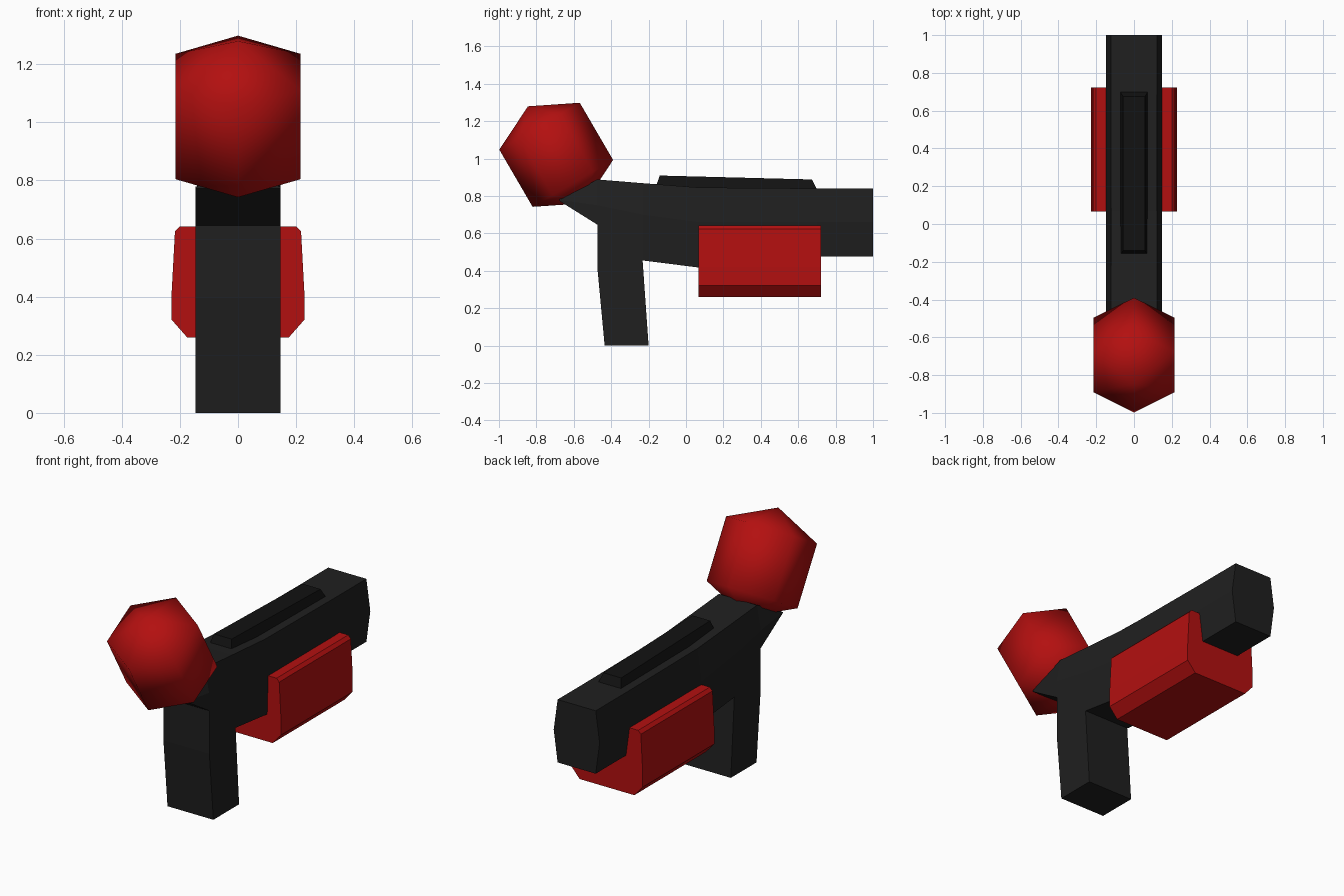
import bpy, bmesh, math
from mathutils import Vector

if "Cube" in bpy.data.objects:
    bpy.data.objects.remove(bpy.data.objects["Cube"])


def material(name, rgb):
    m = bpy.data.materials.new(name)
    m.diffuse_color = (*rgb, 1)
    m.use_nodes = True
    m.node_tree.nodes["Principled BSDF"].inputs["Base Color"].default_value = m.diffuse_color
    return m


red = material("red", (0.45, 0.005, 0.005))
dark = material("dark_grey", (0.014, 0.014, 0.014))
black = material("black", (0.006, 0.006, 0.006))


def loft(name, rings, mat):
    """Skin a list of equal-length point rings and cap both ends."""
    bm = bmesh.new()
    rows = [[bm.verts.new(p) for p in ring] for ring in rings]
    n = len(rows[0])
    for a, b in zip(rows, rows[1:]):
        for i in range(n):
            j = (i + 1) % n
            bm.faces.new((a[i], a[j], b[j], b[i]))
    bm.faces.new(rows[0])
    bm.faces.new(rows[-1])
    bmesh.ops.recalc_face_normals(bm, faces=bm.faces)
    return finish(name, bm, mat)


def finish(name, bm, mat):
    mesh = bpy.data.meshes.new(name)
    bm.to_mesh(mesh)
    bm.free()
    mesh.materials.append(mat)
    obj = bpy.data.objects.new(name, mesh)
    bpy.context.collection.objects.link(obj)
    return obj


# Barrel and tail: stations of y, bottom z, middle z, top z, bottom half width
W, N = 0.147, 0.122
stations = [
    (-0.675, 0.772, 0.778, 0.784, W),
    (-0.475, 0.647, 0.75, 0.888, W),
    (-0.23, 0.455, 0.70, 0.868, W),
    (0.07, 0.417, 0.66, 0.845, 0.14),
    (0.70, 0.476, 0.66, 0.84, N),
    (1.0, 0.476, 0.66, 0.84, N),
]
loft("barrel", [[(-wb, y, b), (wb, y, b), (W, y, m), (N, y, t), (-N, y, t), (-W, y, m)]
                for y, b, m, t, wb in stations], dark)

# Grip: side profile extruded across the width
grip = [(-0.472, 0.647), (-0.472, 0.396), (-0.435, 0), (-0.2, 0), (-0.232, 0.455), (-0.232, 0.62)]
loft("grip", [[(x, y, z) for y, z in grip] for x in (-W, W)], dark)

# Lower housing: mirrored cross-section extruded along the barrel
half = [(0.175, 0.26), (0.228, 0.32), (0.228, 0.42), (0.217, 0.624), (0.2, 0.642)]
section = half + [(-x, z) for x, z in reversed(half)]
loft("lower_housing", [[(x, y, z) for x, z in section] for y in (0.067, 0.723)], red)

# Sight rail on top, tapered upward
rail_base = [(-0.165, 0.84), (0.70, 0.835)]
rail_top = [(-0.14, 0.909), (0.674, 0.888)]
loft("top_rail", [[(s * w, y, z) for (y, z), signs in zip(ends, ((-1, 1), (1, -1))) for s in signs]
                  for ends, w in ((rail_base, 0.073), (rail_top, 0.057))], black)

# Rear ball: six-sided low sphere with a tilted pole axis
axis = Vector((0, -0.503, 0.864))
side = Vector((0, 0.864, 0.503))
across = Vector((1, 0, 0))
centre = Vector((0, -0.694, 1.02))
bm = bmesh.new()
poles = [bm.verts.new(centre + axis * h) for h in (0.3, -0.3)]
rings = []
for h in (0.177, -0.177):
    rings.append([bm.verts.new(centre + axis * h + 0.249 * (
        side * math.cos(i * math.pi / 3) + across * math.sin(i * math.pi / 3))) for i in range(6)])
for i in range(6):
    j = (i + 1) % 6
    bm.faces.new((rings[0][i], rings[0][j], rings[1][j], rings[1][i]))
    for pole, ring in zip(poles, rings):
        bm.faces.new((pole, ring[i], ring[j]))
bmesh.ops.recalc_face_normals(bm, faces=bm.faces)
for f in bm.faces:
    f.smooth = True
finish("rear_ball", bm, red)
